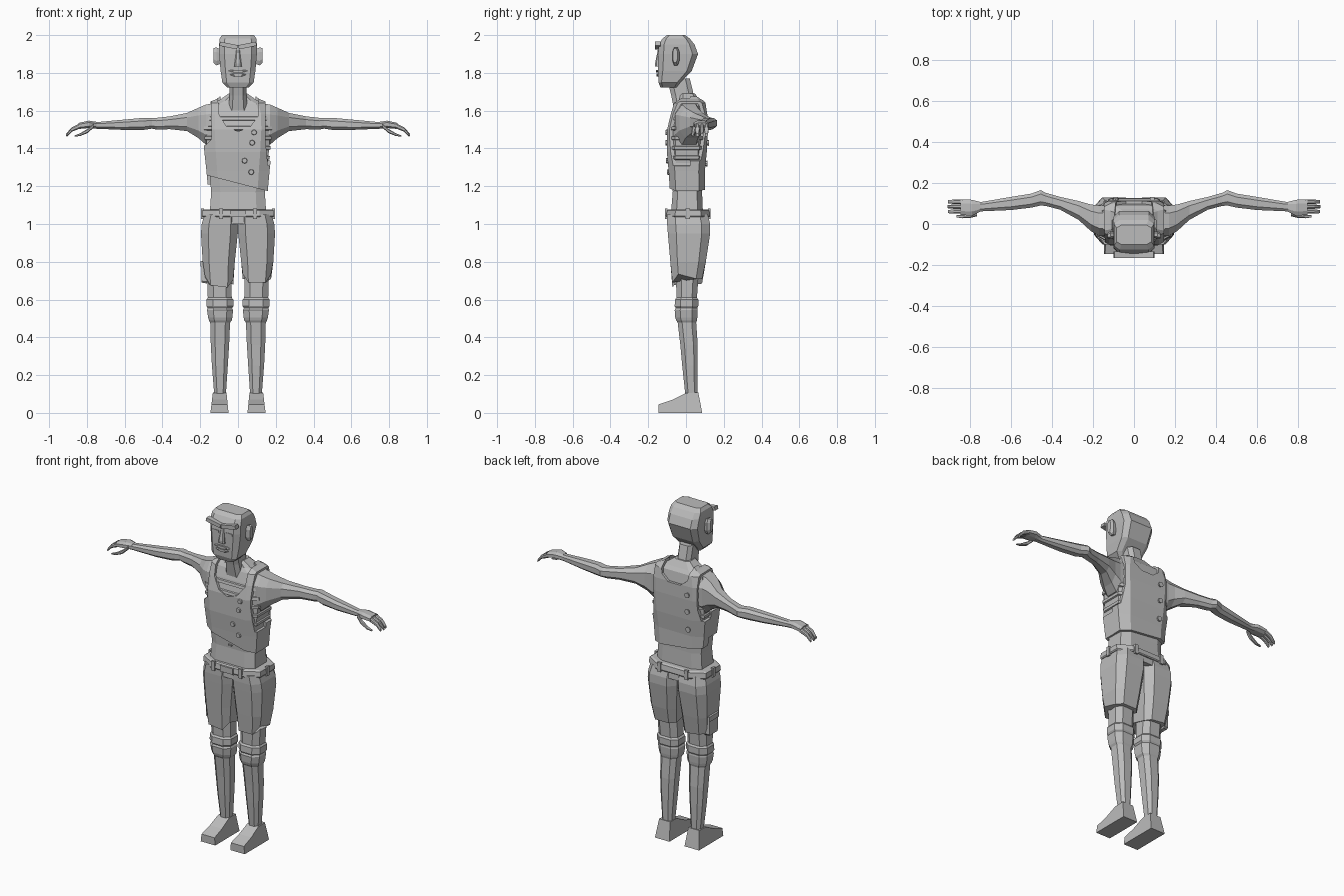
import bpy, bmesh, math
from mathutils import Vector, Matrix

grey = bpy.data.materials.new("plain grey")
grey.diffuse_color = (0.5, 0.5, 0.5, 1)


def finish(name, bm):
    bmesh.ops.recalc_face_normals(bm, faces=bm.faces)
    me = bpy.data.meshes.new(name)
    bm.to_mesh(me)
    bm.free()
    me.materials.append(grey)
    ob = bpy.data.objects.new(name, me)
    bpy.context.collection.objects.link(ob)
    return ob


def loft(name, rings, s=1):
    """Skin a list of point rings; s = -1 mirrors across x."""
    bm = bmesh.new()
    vs = [[bm.verts.new((s * p[0], p[1], p[2])) for p in r] for r in rings]
    n = len(vs[0])
    for a, b in zip(vs, vs[1:]):
        for i in range(n):
            j = (i + 1) % n
            bm.faces.new((a[i], a[j], b[j], b[i]))
    bm.faces.new(vs[0])
    bm.faces.new(vs[-1])
    return finish(name, bm)


def octagon(a0, a1, b0, b1, f=0.2):
    c, d = f * (a1 - a0), f * (b1 - b0)
    return [(a0 + c, b0), (a1 - c, b0), (a1, b0 + d), (a1, b1 - d),
            (a1 - c, b1), (a0 + c, b1), (a0, b1 - d), (a0, b0 + d)]


def ring_z(z, x0, x1, y0, y1, f=0.2):
    return [(a, b, z) for a, b in octagon(x0, x1, y0, y1, f)]


def ring_x(x, y0, y1, z0, z1, f=0.25):
    return [(x, a, b) for a, b in octagon(y0, y1, z0, z1, f)]


def box(name, c, size, tilt=0):
    bm = bmesh.new()
    bmesh.ops.create_cube(bm, size=1)
    bm.transform(Matrix.Translation(c) @ Matrix.Rotation(tilt, 4, 'Y')
                 @ Matrix.Diagonal((*size, 1)))
    return finish(name, bm)


def button(name, c):
    bm = bmesh.new()
    bmesh.ops.create_cone(bm, cap_ends=True, segments=8, radius1=0.016,
                          radius2=0.013, depth=0.014)
    bm.transform(Matrix.Translation(c) @ Matrix.Rotation(math.pi / 2, 4, 'X'))
    return finish(name, bm)


# Torso: (z, half width, front y, back y)
TORSO = [(1.05, .15, -.08, .09), (1.17, .142, -.07, .085), (1.28, .152, -.077, .085),
         (1.38, .163, -.086, .095), (1.5, .172, -.085, .10), (1.58, .17, -.066, .098),
         (1.635, .15, -.048, .088), (1.655, .1, -.035, .072), (1.69, .05, -.03, .048)]


def torso_at(z):
    for a, b in zip(TORSO, TORSO[1:]):
        if a[0] <= z <= b[0]:
            t = (z - a[0]) / (b[0] - a[0])
            return [p + t * (q - p) for p, q in zip(a, b)]


def torso_ring(sec, grow=0, dz=0):
    z, w, y0, y1 = sec
    return ring_z(z + dz, -w - grow, w + grow, y0 - grow, y1 + grow, .17)


loft("torso", [torso_ring(s) for s in TORSO])
box("navel", (0, -.072, 1.19), (.025, .012, .008))

# Ribs
for i in range(5):
    z = 1.35 + i * 0.052
    loft("rib", [torso_ring(torso_at(z + d), g) for d, g in
                 ((-.014, -.01), (-.007, .008), (.009, .008), (.015, -.01))])

# Vest: enlarged torso trimmed by front and back outlines
FRONT = [(-.25, 1.28), (.25, 1.15), (.25, 1.29), (.158, 1.31), (.145, 1.45), (.145, 1.72),
         (.11, 1.72), (.105, 1.57), (.06, 1.51), (0, 1.49), (-.06, 1.515), (-.1, 1.58),
         (-.11, 1.72), (-.145, 1.72), (-.14, 1.45), (-.17, 1.42), (-.25, 1.39)]
BACK = [(-.25, 1.22), (.25, 1.165), (.25, 1.29), (.16, 1.34), (.145, 1.45), (.145, 1.72),
        (.1, 1.72), (.085, 1.61), (.04, 1.575), (-.04, 1.575), (-.085, 1.61), (-.1, 1.72),
        (-.145, 1.72), (-.145, 1.45), (-.16, 1.38), (-.25, 1.36)]
for name, outline, ya, yb in (("vest_front", FRONT, -.3, .0201), ("vest_back", BACK, .02, .3)):
    vest = loft(name, [torso_ring(torso_at(1.1), .015)]
                + [torso_ring(s, .015, .006 if s[0] > 1.6 else 0) for s in TORSO[1:]])
    cutter = loft(name + "_outline", [[(x, y, z) for x, z in outline] for y in (ya, yb)])
    cutter.hide_render = True
    cutter.hide_viewport = True
    mod = vest.modifiers.new("trim", 'BOOLEAN')
    mod.operation, mod.solver, mod.object = 'INTERSECT', 'EXACT', cutter
for x, z in ((.085, 1.485), (.075, 1.43), (.035, 1.335), (.07, 1.275)):
    button("front_button", (x, torso_at(z)[2] - .017, z))
for z in (1.53, 1.43, 1.32):
    button("back_button", (-.09, torso_at(z)[3] + .017, z))

# Neck and head
loft("neck", [ring_z(1.6, -.052, .052, -.062, .05), ring_z(1.68, -.044, .044, -.078, .042),
              ring_z(1.77, -.044, .044, -.1, .02)])
HEAD = [(1.722, .055, -.135, -.05), (1.75, .083, -.146, -.03), (1.81, .092, -.148, .03),
        (1.9, .1, -.148, .064), (1.95, .1, -.143, .045), (1.982, .097, -.125, .02),
        (2.0, .085, -.1, -.005)]
loft("head", [ring_z(z, -w, w, a, b, .14) for z, w, a, b in HEAD])
loft("nose", [ring_z(1.835, -.02, .02, -.163, -.13), ring_z(1.85, -.018, .018, -.164, -.13),
              ring_z(1.92, -.009, .009, -.15, -.13)])
for z, w, d in ((1.81, .045, .158), (1.791, .035, .156)):
    loft("lip", [ring_z(z - .009, -w * .7, w * .7, -d, -.13), ring_z(z, -w - .008, w + .008, -d, -.13),
                 ring_z(z + .006, -w * .8, w * .8, -d, -.13)])

for s in (1, -1):
    # Brows, eyes and ears
    box("brow", (s * .05, -.15, 1.945), (.096, .03, .022), -s * .2)
    box("eye", (s * .045, -.148, 1.895), (.042, .006, .012))
    loft("ear", [ring_x(.085, -.065, -.038, 1.85, 1.92), ring_x(.115, -.072, -.035, 1.84, 1.935),
                 ring_x(.13, -.07, -.045, 1.855, 1.93)], s)

    # Arm: (x, front y, back y, bottom z, top z)
    arm = [(.1, -.06, .09, 1.42, 1.645), (.17, -.058, .09, 1.42, 1.632), (.21, -.035, .095, 1.455, 1.615),
           (.27, .02, .112, 1.492, 1.588), (.36, .07, .132, 1.502, 1.57), (.43, .088, .152, 1.5, 1.562),
           (.455, .09, .165, 1.505, 1.562), (.5, .08, .148, 1.498, 1.562), (.6, .068, .132, 1.498, 1.553),
           (.74, .062, .108, 1.504, 1.54), (.77, .06, .108, 1.505, 1.54)]
    loft("arm", [ring_x(*r) for r in arm], s)
    hand = [(.75, .06, .108, 1.506, 1.541), (.79, .04, .118, 1.508, 1.547), (.845, .045, .12, 1.503, 1.535)]
    loft("hand", [ring_x(*r) for r in hand], s)
    for i in range(3):
        y = .05 + i * .024
        loft("finger", [ring_x(.835, y, y + .022, 1.506, 1.533), ring_x(.88, y, y + .021, 1.488, 1.512),
                        ring_x(.91 - .004 * abs(i - 1), y + .003, y + .018, 1.462, 1.478)], s)
    loft("thumb", [ring_x(.765, .038, .06, 1.51, 1.53), ring_x(.795, .03, .052, 1.482, 1.505),
                   ring_x(.835, .028, .046, 1.466, 1.481), ring_x(.865, .032, .043, 1.462, 1.469)], s)

    # Shorts leg with slanted hem
    hem = ring_z(0, .025, .175, -.072, .085)
    low = .69 if s > 0 else .66
    hem = [(x, y, low + (0 if y < -.06 else .045 if y < .05 else .02)
            + (.018 * (x - .02) / .15 if s < 0 else 0)) for x, y, z in hem]
    loft("shorts_leg", [hem, ring_z(.8, .017, .187, -.083, .105), ring_z(.95, .001, .196, -.096, .128),
                        ring_z(1.0, 0, .192, -.1, .128), ring_z(1.05, 0, .178, -.1, .115)], s)

    # Leg with ridged wrap around the knee: (z, inner x, outer x, front y, back y)
    leg = [(.78, .035, .165, -.055, .07), (.61, .033, .16, -.05, .058), (.6, .025, .167, -.058, .065),
           (.565, .024, .167, -.06, .065), (.555, .031, .161, -.054, .06), (.545, .026, .164, -.06, .062),
           (.505, .03, .158, -.057, .06), (.49, .033, .154, -.052, .058), (.478, .042, .147, -.044, .054),
           (.36, .047, .144, -.03, .062), (.25, .054, .138, -.02, .062), (.1, .064, .126, -.004, .06),
           (.06, .066, .125, -.002, .06)]
    loft("leg", [ring_z(*r, .24) for r in leg], s)
    foot = [(-.145, 0), (-.145, .045), (-.07, .07), (0, .105), (.065, .108), (.086, 0)]
    loft("foot", [[(.05 + z * .1, y, z) for y, z in foot],
                  [(.146 - z * .12, y, z) for y, z in foot]], s)

# Side pocket
loft("pocket", [ring_x(-.165, -.03, .06, .685, .8, .08), ring_x(-.194, -.025, .055, .69, .79, .08)])
box("pocket_flap", (-.188, .015, .79), (.022, .09, .03))

# Belt, loops and buckle
loft("hips", [ring_z(1.0, -.185, .185, -.095, .12), ring_z(1.06, -.17, .17, -.092, .115)])
loft("belt", [ring_z(1.036, -.186, .186, -.1, .124), ring_z(1.042, -.19, .19, -.105, .127),
              ring_z(1.072, -.188, .188, -.1, .122), ring_z(1.078, -.178, .178, -.092, .112)])
box("buckle", (0, -.104, 1.054), (.085, .014, .036))
for x in (-.09, .09):
    for y in (-.104, .124):
        box("belt_loop", (x, y, 1.055), (.022, .014, .056))
for x in (-.188, .188):
    box("belt_loop", (x, .01, 1.055), (.014, .024, .056))
